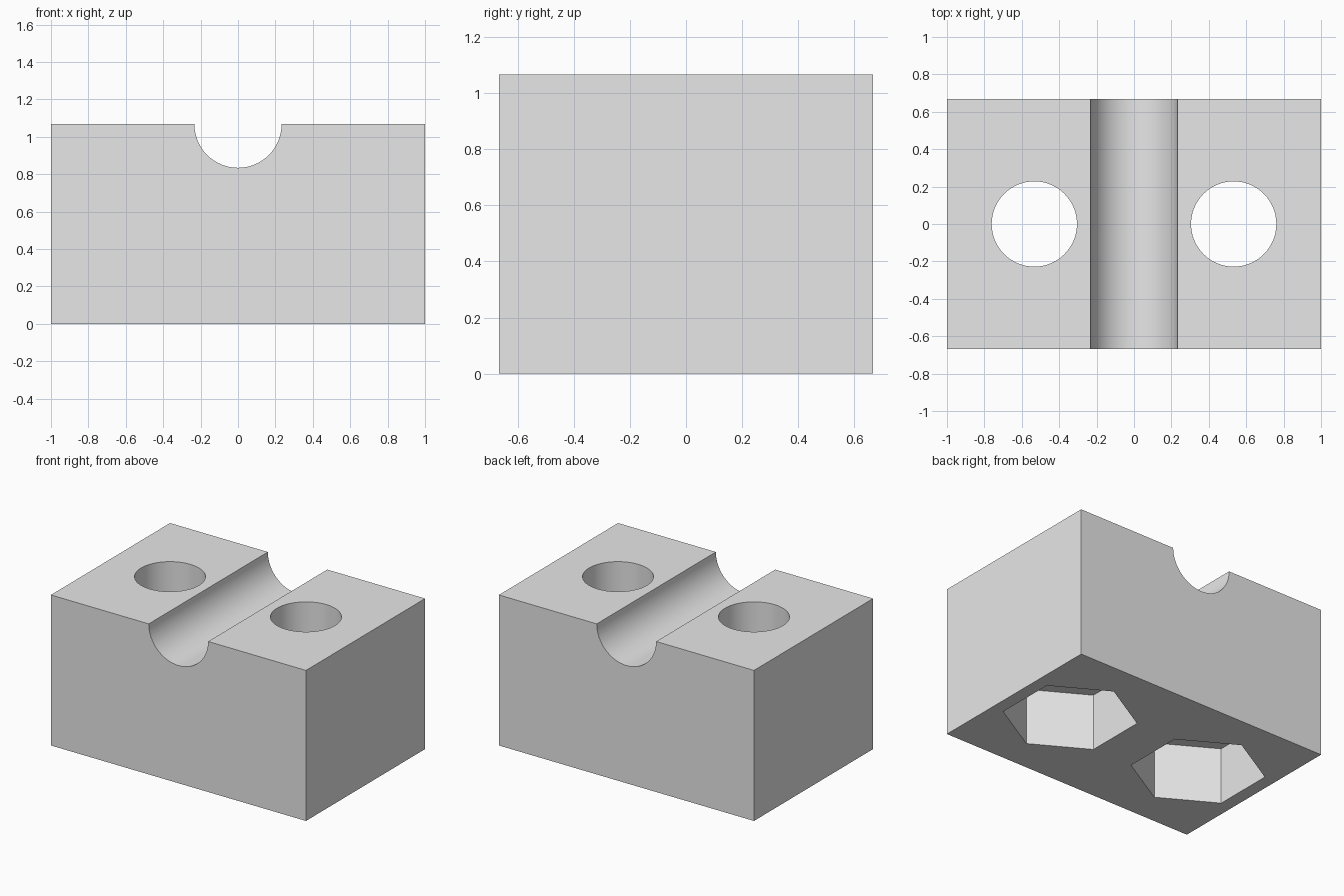
import bpy, bmesh, math

cube = bpy.data.objects.get("Cube")
if cube:
    bpy.data.objects.remove(cube, do_unlink=True)

HALF_X, HALF_Y, HEIGHT = 1.0, 0.667, 1.067
GROOVE_R = 0.233
HOLE_X, HOLE_R = 0.533, 0.228
HEX_R, HEX_DEPTH = 0.434, 0.40

grey = bpy.data.materials.new("light grey")
grey.use_nodes = True
grey.diffuse_color = (0.8, 0.8, 0.8, 1)
grey.node_tree.nodes["Principled BSDF"].inputs["Base Color"].default_value = (0.8, 0.8, 0.8, 1)


def prism(name, points, direction):
    """Closed solid made by extruding a flat outline of 3D points."""
    bm = bmesh.new()
    face = bm.faces.new([bm.verts.new(p) for p in points])
    result = bmesh.ops.extrude_face_region(bm, geom=[face], use_keep_orig=True)
    top = [g for g in result["geom"] if isinstance(g, bmesh.types.BMVert)]
    bmesh.ops.translate(bm, verts=top, vec=direction)
    bmesh.ops.recalc_face_normals(bm, faces=bm.faces)
    mesh = bpy.data.meshes.new(name)
    bm.to_mesh(mesh)
    bm.free()
    mesh.materials.append(grey)
    obj = bpy.data.objects.new(name, mesh)
    bpy.context.collection.objects.link(obj)
    return obj


def ring(x, radius, sides, z):
    """Regular polygon around a bolt axis, with a corner toward +y."""
    angles = [math.pi / 2 + math.tau * i / sides for i in range(sides)]
    return [(x + radius * math.cos(a), radius * math.sin(a), z) for a in angles]


# Block with the half-round groove along its top
arc = [math.pi * i / 32 for i in range(33)]
profile = [(-HALF_X, 0), (HALF_X, 0), (HALF_X, HEIGHT)]
profile += [(GROOVE_R * math.cos(a), HEIGHT - GROOVE_R * math.sin(a)) for a in arc]
profile.append((-HALF_X, HEIGHT))
block = prism("clamp_block", [(x, -HALF_Y, z) for x, z in profile], (0, 2 * HALF_Y, 0))

# Bolt holes through the block and hexagonal nut pockets below
cutters = []
for side, x in (("left", HOLE_X), ("right", -HOLE_X)):
    cutters.append(prism(side + "_nut_pocket_cutter", ring(x, HEX_R, 6, -0.2),
                         (0, 0, HEX_DEPTH + 0.2)))
    cutters.append(prism(side + "_bolt_hole_cutter", ring(x, HOLE_R, 64, -0.3),
                         (0, 0, HEIGHT + 0.6)))

bpy.ops.object.select_all(action="DESELECT")
bpy.context.view_layer.objects.active = block
block.select_set(True)
for cutter in cutters:
    cut = block.modifiers.new(cutter.name, "BOOLEAN")
    cut.operation = "DIFFERENCE"
    cut.solver = "EXACT"
    cut.object = cutter
    bpy.ops.object.modifier_apply(modifier=cut.name)
    bpy.data.objects.remove(cutter, do_unlink=True)

bpy.ops.object.shade_smooth_by_angle(angle=math.radians(30))
